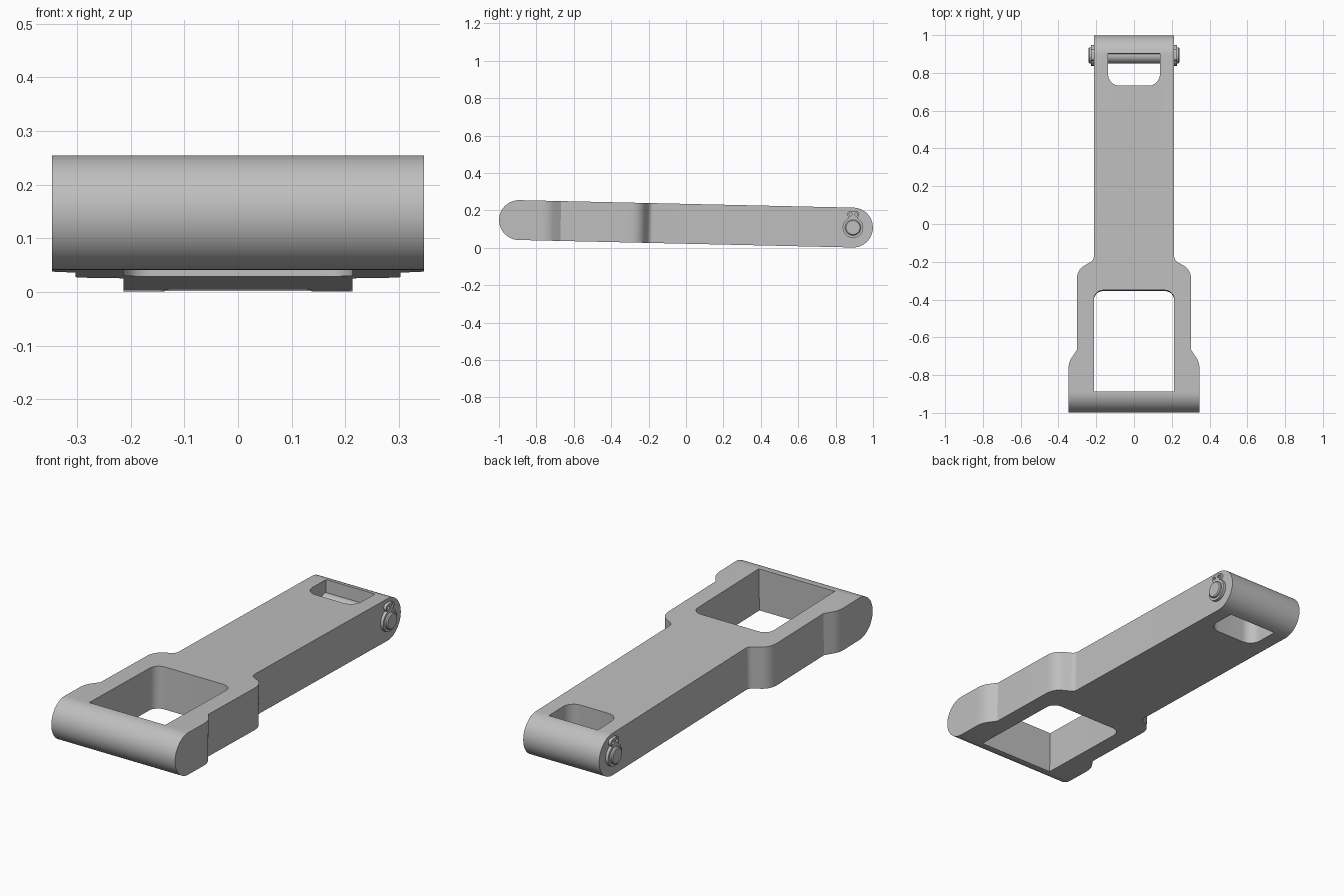
import bpy, bmesh, math
from mathutils import Matrix, Vector

cube = bpy.data.objects.get("Cube")
if cube:
    bpy.data.objects.remove(cube, do_unlink=True)

TILT = Matrix.Translation((0, 0, 0.128)) @ Matrix.Rotation(-0.0224, 4, 'X')
END = 0.893      # distance from the middle to each rounded end's axis
RADIUS = 0.1065  # half the bar thickness

grey = bpy.data.materials.new("satin grey")
grey.use_nodes = True
colour = (0.52, 0.52, 0.52, 1)
grey.diffuse_color = colour
grey.node_tree.nodes["Principled BSDF"].inputs["Base Color"].default_value = colour


def arc(cx, cy, r, start, end, steps=12):
    """Points on a circle, angles in degrees."""
    return [(cx + r * math.cos(math.radians(start + (end - start) * i / steps)),
             cy + r * math.sin(math.radians(start + (end - start) * i / steps)))
            for i in range(steps + 1)]


def bend(a, b, c, steps=8):
    """Quadratic curve from a to c, pulled toward b."""
    a, b, c = Vector(a), Vector(b), Vector(c)
    return [tuple(a * (1 - t) ** 2 + b * 2 * t * (1 - t) + c * t * t)
            for t in (i / steps for i in range(steps + 1))]


def prism(name, points, low, high, axis):
    """Closed profile extruded along x (points are y, z) or z (points are x, y)."""
    place = (lambda p, w: (w, *p)) if axis == 'x' else (lambda p, w: (*p, w))
    bm = bmesh.new()
    face = bm.faces.new([bm.verts.new(place(p, low)) for p in points])
    moved = bmesh.ops.extrude_face_region(bm, geom=[face])["geom"]
    shift = Vector(place((0, 0), high - low))
    bmesh.ops.translate(bm, vec=shift, verts=[v for v in moved if isinstance(v, bmesh.types.BMVert)])
    bmesh.ops.recalc_face_normals(bm, faces=bm.faces)
    mesh = bpy.data.meshes.new(name)
    bm.to_mesh(mesh)
    bm.free()
    mesh.materials.append(grey)
    obj = bpy.data.objects.new(name, mesh)
    bpy.context.collection.objects.link(obj)
    return obj


def combine(obj, other, operation):
    """Bake a boolean with a helper solid, then remove the helper."""
    mod = obj.modifiers.new("cut", 'BOOLEAN')
    mod.object, mod.operation, mod.solver = other, operation, 'EXACT'
    other.hide_render = True
    graph = bpy.context.evaluated_depsgraph_get()
    graph.update()
    result = bpy.data.meshes.new_from_object(obj.evaluated_get(graph))
    obj.modifiers.clear()
    obj.data = result
    bpy.data.objects.remove(other, do_unlink=True)


def finish(obj):
    """Tilt into place and smooth the round faces."""
    obj.matrix_world = TILT
    bpy.ops.object.select_all(action='DESELECT')
    obj.select_set(True)
    bpy.context.view_layer.objects.active = obj
    bpy.ops.object.shade_smooth_by_angle(angle=math.radians(30))


def mirrored(half):
    return half + [(-x, y) for x, y in reversed(half)]


# Link arm: rounded side profile trimmed by the stepped plan outline
side = arc(END, 0, RADIUS, -90, 90, 32) + arc(-END, 0, RADIUS, 90, 270, 32)
arm = prism("link_arm", side, -0.5, 0.5, 'x')
half = [(0.213, 1.1)]
half += bend((0.213, -0.175), (0.213, -0.195), (0.232, -0.205))
half += bend((0.262, -0.222), (0.303, -0.245), (0.303, -0.3))
half += [(0.303, -0.67)]
half += bend((0.33, -0.71), (0.347, -0.735), (0.347, -0.775))
half += [(0.347, -1.1)]
combine(arm, prism("plan_trim", mirrored(half), -0.3, 0.3, 'z'), 'INTERSECT')

# Large front opening, rounded at its inner corners
front = [(0.213, -0.89)] + arc(0.163, -0.403, 0.05, 0, 90)
combine(arm, prism("front_opening", mirrored(front), -0.3, 0.3, 'z'), 'DIFFERENCE')

# Small rear opening, rounded at its inner corners
rear = [(0.137, 0.9)] + arc(0.077, 0.79, 0.06, 0, -90)
combine(arm, prism("rear_opening", mirrored(rear), -0.3, 0.3, 'z'), 'DIFFERENCE')
finish(arm)

# Hinge pin through the rear end, with chamfered tips
pin = prism("hinge_pin", arc(END, 0, 0.042, 0, 360, 40)[:-1], -0.241, 0.241, 'x')
bevel = pin.modifiers.new("chamfer", 'BEVEL')
bevel.width, bevel.segments = 0.005, 1
finish(pin)

# Retaining clip on each side: a ring with two pierced ears on top
for name, sign in (("left", 1), ("right", -1)):
    low, high = sorted((sign * 0.208, sign * 0.228))
    clip = prism(name + "_retaining_clip", arc(END, 0, 0.055, 0, 360, 48)[:-1], low, high, 'x')
    combine(clip, prism("clip_bore", arc(END, 0, 0.041, 0, 360, 40)[:-1], -0.3, 0.3, 'x'), 'DIFFERENCE')
    ears = arc(END + 0.014, 0.07, 0.018, -45, 90) + arc(END - 0.014, 0.07, 0.018, 90, 225)
    ears += [(END - 0.018, 0.047), (END + 0.018, 0.047)]
    combine(clip, prism("ears", ears, low, high, 'x'), 'UNION')
    for offset in (-0.015, 0.015):
        hole = arc(END + offset, 0.07, 0.008, 0, 360, 16)[:-1]
        combine(clip, prism("ear_hole", hole, -0.3, 0.3, 'x'), 'DIFFERENCE')
    finish(clip)
